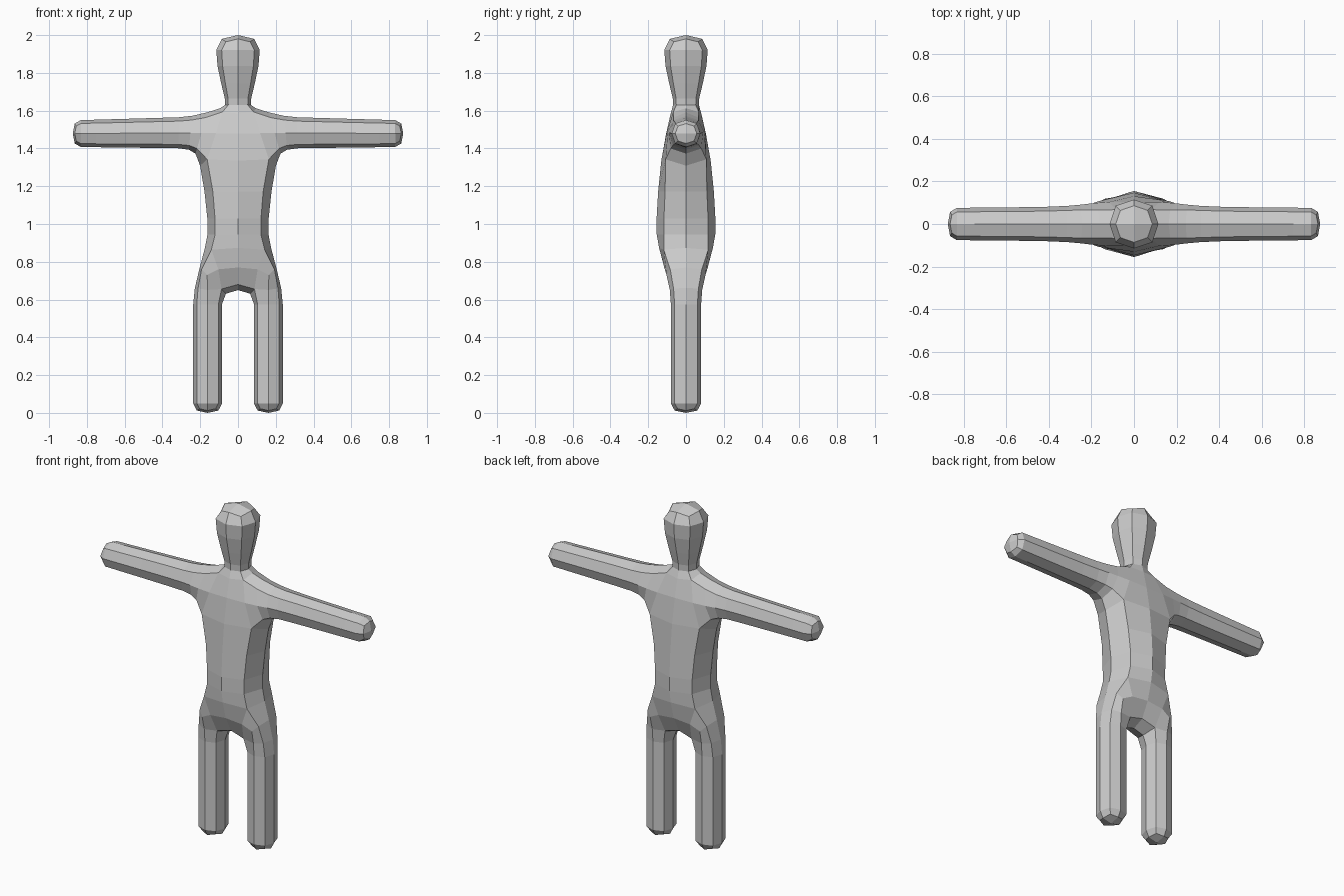
import bpy
import bmesh

if "Cube" in bpy.data.objects:
    bpy.data.objects.remove(bpy.data.objects["Cube"], do_unlink=True)

# One plain grey for the whole figure
grey = bpy.data.materials.new("plain grey")
grey.use_nodes = True
colour = (0.6, 0.6, 0.6, 1.0)
grey.diffuse_color = colour
grey.node_tree.nodes["Principled BSDF"].inputs["Base Color"].default_value = colour

bm = bmesh.new()


def flat_ring(z, x0, x1, d):
    """Horizontal square section: front pair first, then back pair."""
    return [bm.verts.new(p) for p in
            ((x0, -d, z), (x1, -d, z), (x1, d, z), (x0, d, z))]


def arm_ring(x, low, high, d):
    """Upright section: front low, front high, back high, back low."""
    return [bm.verts.new(p) for p in
            ((x, -d, low), (x, -d, high), (x, d, high), (x, d, low))]


def bridge(rings):
    for a, b in zip(rings, rings[1:]):
        for i in range(4):
            j = (i + 1) % 4
            bm.faces.new((a[i], a[j], b[j], b[i]))


# Torso: height, half width, half depth
torso = [flat_ring(z, -w, w, d) for z, w, d in
         ((0.89, 0.168, 0.15), (1.0, 0.155, 0.16), (1.345, 0.20, 0.135))]
bridge(torso)
hip, chest = torso[0], torso[-1]

# Neck and head
head = [flat_ring(z, -w, w, w) for z, w in
        ((1.615, 0.075), (1.645, 0.062), (1.84, 0.115), (2.0, 0.115))]
bridge(head)
bm.faces.new(head[-1])
neck = head[0]

# Chest and back panels between torso and neck
bm.faces.new((chest[0], chest[1], neck[1], neck[0]))
bm.faces.new((chest[2], chest[3], neck[3], neck[2]))

inner_legs = {}
for side in (-1, 1):
    # Corner numbers of the horizontal sections on this side
    f, b = (1, 2) if side > 0 else (0, 3)

    # Arm: distance, low, high, half depth
    arm = [arm_ring(side * x, low, high, d) for x, low, high, d in
           ((0.25, 1.40, 1.567, 0.09), (0.38, 1.402, 1.563, 0.08),
            (0.79, 1.407, 1.551, 0.076), (0.875, 1.409, 1.549, 0.076))]
    bridge(arm)
    bm.faces.new(arm[-1])
    a = arm[0]
    bm.faces.new((chest[f], a[0], a[1], neck[f]))   # shoulder front
    bm.faces.new((chest[b], a[3], a[2], neck[b]))   # shoulder back
    bm.faces.new((neck[f], a[1], a[2], neck[b]))    # shoulder top
    bm.faces.new((chest[f], a[0], a[3], chest[b]))  # armpit

    # Leg
    leg = [flat_ring(z, side * 0.085, side * 0.237, 0.08)
           for z in (0.65, 0.50, 0.10, 0.0)]
    bridge(leg)
    bm.faces.new(leg[-1])
    t = leg[0]
    bm.faces.new((hip[f], t[1], t[0]))              # groin front
    bm.faces.new((hip[b], t[2], t[3]))              # groin back
    bm.faces.new((hip[f], t[1], t[2], hip[b]))      # outer hip
    inner_legs[side] = (t[0], t[3])

# Pelvis front, back and crotch
(lf, lb), (rf, rb) = inner_legs[1], inner_legs[-1]
bm.faces.new((hip[0], hip[1], lf, rf))
bm.faces.new((hip[3], hip[2], lb, rb))
bm.faces.new((rf, lf, lb, rb))

bmesh.ops.recalc_face_normals(bm, faces=bm.faces)
mesh = bpy.data.meshes.new("body")
bm.to_mesh(mesh)
bm.free()
mesh.materials.append(grey)
body = bpy.data.objects.new("body", mesh)
bpy.context.collection.objects.link(body)

# One rounding step gives the eight-sided limbs, left flat shaded
rounding = body.modifiers.new("rounding", 'SUBSURF')
rounding.levels = 1
rounding.render_levels = 1
rounding.use_limit_surface = False
